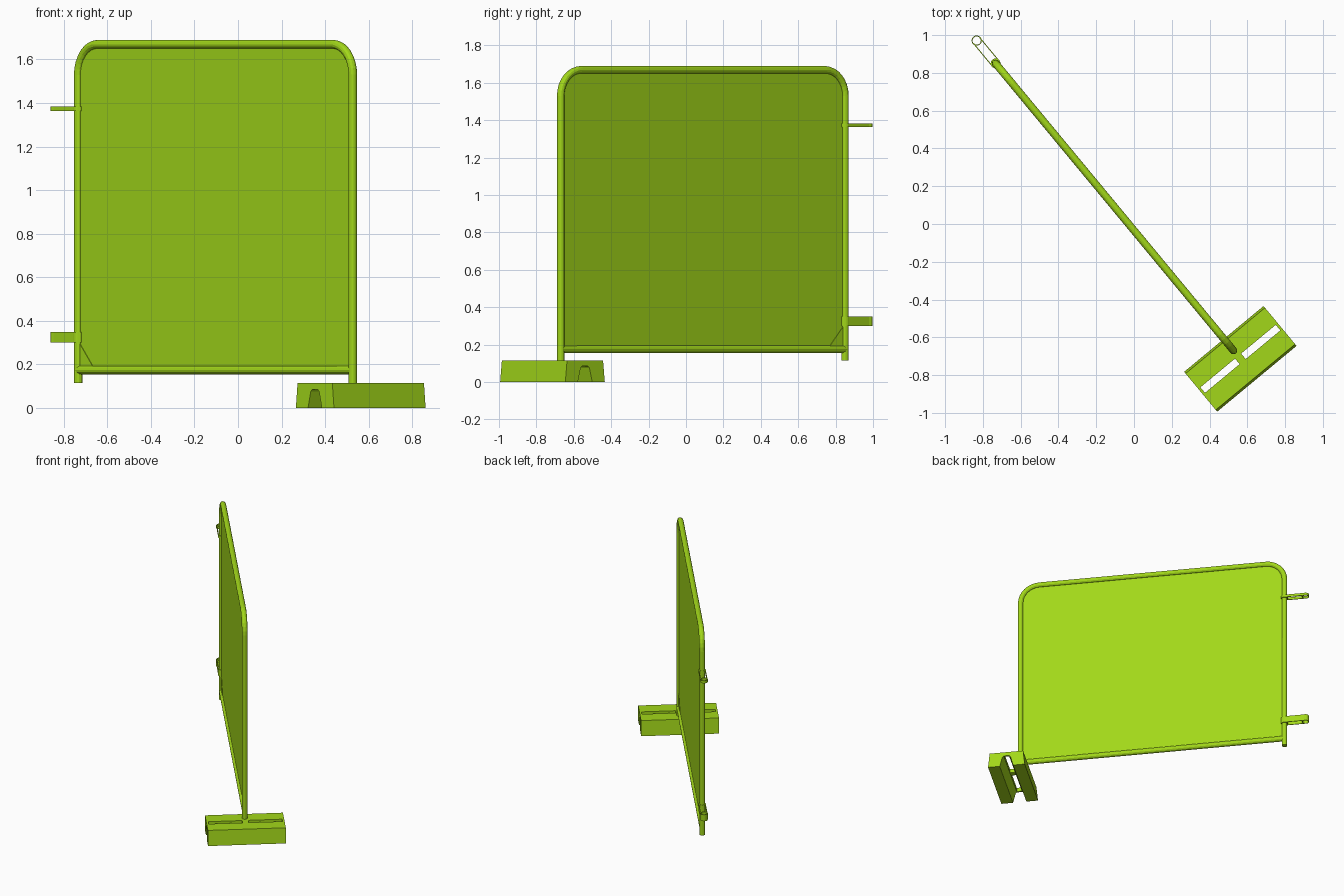
import bpy, bmesh, math
from mathutils import Matrix, Vector

if "Cube" in bpy.data.objects:
    bpy.data.objects.remove(bpy.data.objects["Cube"])

# Local frame: u (x) runs along the panel, v (y) is its normal
TURN = math.atan2(-0.770, 0.638)
FRAME = Matrix.Translation((-0.103, 0.09, 0)) @ Matrix.Rotation(TURN, 4, 'Z')
HALF, TOP, BEND = 0.987, 1.669, 0.14
RAIL_Z, TUBE_R = 0.175, 0.02

green = bpy.data.materials.new("green_paint")
green.diffuse_color = (0.36, 0.68, 0.01, 1)
green.use_nodes = True
green.node_tree.nodes["Principled BSDF"].inputs["Base Color"].default_value = green.diffuse_color


def finish(name, bm):
    bmesh.ops.recalc_face_normals(bm, faces=bm.faces[:])
    me = bpy.data.meshes.new(name)
    bm.to_mesh(me)
    bm.free()
    me.materials.append(green)
    ob = bpy.data.objects.new(name, me)
    bpy.context.collection.objects.link(ob)
    ob.matrix_world = FRAME
    return ob


def extrude(name, pts, vec):
    """Closed outline pushed along vec."""
    bm = bmesh.new()
    face = bm.faces.new([bm.verts.new(p) for p in pts])
    new = bmesh.ops.extrude_face_region(bm, geom=[face])["geom"]
    bmesh.ops.translate(bm, vec=vec, verts=[g for g in new if isinstance(g, bmesh.types.BMVert)])
    return finish(name, bm)


def box(name, centre, size):
    bm = bmesh.new()
    bmesh.ops.create_cube(bm, size=1)
    bmesh.ops.scale(bm, vec=size, verts=bm.verts)
    bmesh.ops.translate(bm, vec=centre, verts=bm.verts)
    return finish(name, bm)


def tube(name, path, radius=TUBE_R):
    cu = bpy.data.curves.new(name, 'CURVE')
    cu.dimensions = '3D'
    cu.bevel_depth, cu.bevel_resolution, cu.use_fill_caps = radius, 4, True
    sp = cu.splines.new('POLY')
    sp.points.add(len(path) - 1)
    for p, co in zip(sp.points, path):
        p.co = (*co, 1)
    sp.use_smooth = False
    cu.materials.append(green)
    ob = bpy.data.objects.new(name, cu)
    bpy.context.collection.objects.link(ob)
    ob.matrix_world = FRAME
    bpy.ops.object.select_all(action='DESELECT')
    ob.select_set(True)
    bpy.context.view_layer.objects.active = ob
    bpy.ops.object.convert(target='MESH')


def ring(name, u, z, r_out, r_in, height, n=16):
    """Short hollow sleeve around a vertical axis."""
    bm = bmesh.new()
    loops = []
    for r, h in ((r_out, -1), (r_out, 1), (r_in, 1), (r_in, -1)):
        loops.append([bm.verts.new((u + r * math.cos(math.tau * i / n),
                                    r * math.sin(math.tau * i / n),
                                    z + h * height / 2)) for i in range(n)])
    for k in range(4):
        a, b = loops[k], loops[(k + 1) % 4]
        for i in range(n):
            j = (i + 1) % n
            bm.faces.new((a[i], a[j], b[j], b[i]))
    finish(name, bm)


# Hoop outline with rounded upper corners
def hoop(bottom):
    pts = [(-HALF, 0, bottom)]
    for cx, start in ((-HALF + BEND, 180), (HALF - BEND, 90)):
        for i in range(9):
            a = math.radians(start - 90 * i / 8)
            pts.append((cx + BEND * math.cos(a), 0, TOP - BEND + BEND * math.sin(a)))
    return pts + [(HALF, 0, bottom)]


# Frame, bottom rail and infill sheet
tube("frame_hoop", hoop(0.114))
tube("bottom_rail", [(-HALF, 0, RAIL_Z), (HALF, 0, RAIL_Z)])
sheet = [Vector(p) + Vector((0, -0.003, 0)) for p in hoop(RAIL_Z)]
extrude("infill_sheet", sheet, (0, 0.006, 0))

# Corner gussets
for side, label in ((-1, "left"), (1, "right")):
    tri = [(side * HALF, -0.006, RAIL_Z), (side * HALF, -0.006, 0.315),
           (side * (HALF - 0.125), -0.006, RAIL_Z)]
    extrude(label + "_gusset", tri, (0, 0.012, 0))

# Coupling clips: collar, two straps and an open ring
RING_U = -1.144
for label, z, h in (("upper", 1.373, 0.02), ("lower", 0.325, 0.05)):
    ring(label + "_clip_collar", -HALF, z, 0.026, 0.018, h)
    ring(label + "_clip_ring", RING_U, z, 0.027, 0.022, h)
    for s in (-1, 1):
        box(label + "_clip_strap", ((RING_U - HALF) / 2, s * 0.0225, z),
            (HALF + RING_U, 0.005, h) if HALF + RING_U > 0 else (-HALF - RING_U, 0.005, h))

# Foot block: tapered sides with a channel underneath
BASE_U, BASE_L = 1.044, 0.273
half = [(0.137, 0), (0.125, 0.115)]
channel = [(0.050, 0), (0.030, 0.076), (0.020, 0.085)]
right = channel[::-1] + half
profile = right + [(-u, z) for u, z in right[::-1]]
foot = extrude("foot_block", [(BASE_U + u, -BASE_L, z) for u, z in profile], (0, 2 * BASE_L, 0))

# Two slots cut through the top
for s in (-1, 1):
    cutter = box("slot_cutter", (BASE_U, s * 0.14, 0.1), (0.038, 0.238, 0.08))
    cutter.hide_render = True
    mod = foot.modifiers.new("slot", 'BOOLEAN')
    mod.operation, mod.solver, mod.object = 'DIFFERENCE', 'EXACT', cutter
    bpy.context.view_layer.objects.active = foot
    bpy.ops.object.modifier_apply(modifier=mod.name)
    bpy.data.objects.remove(cutter)
